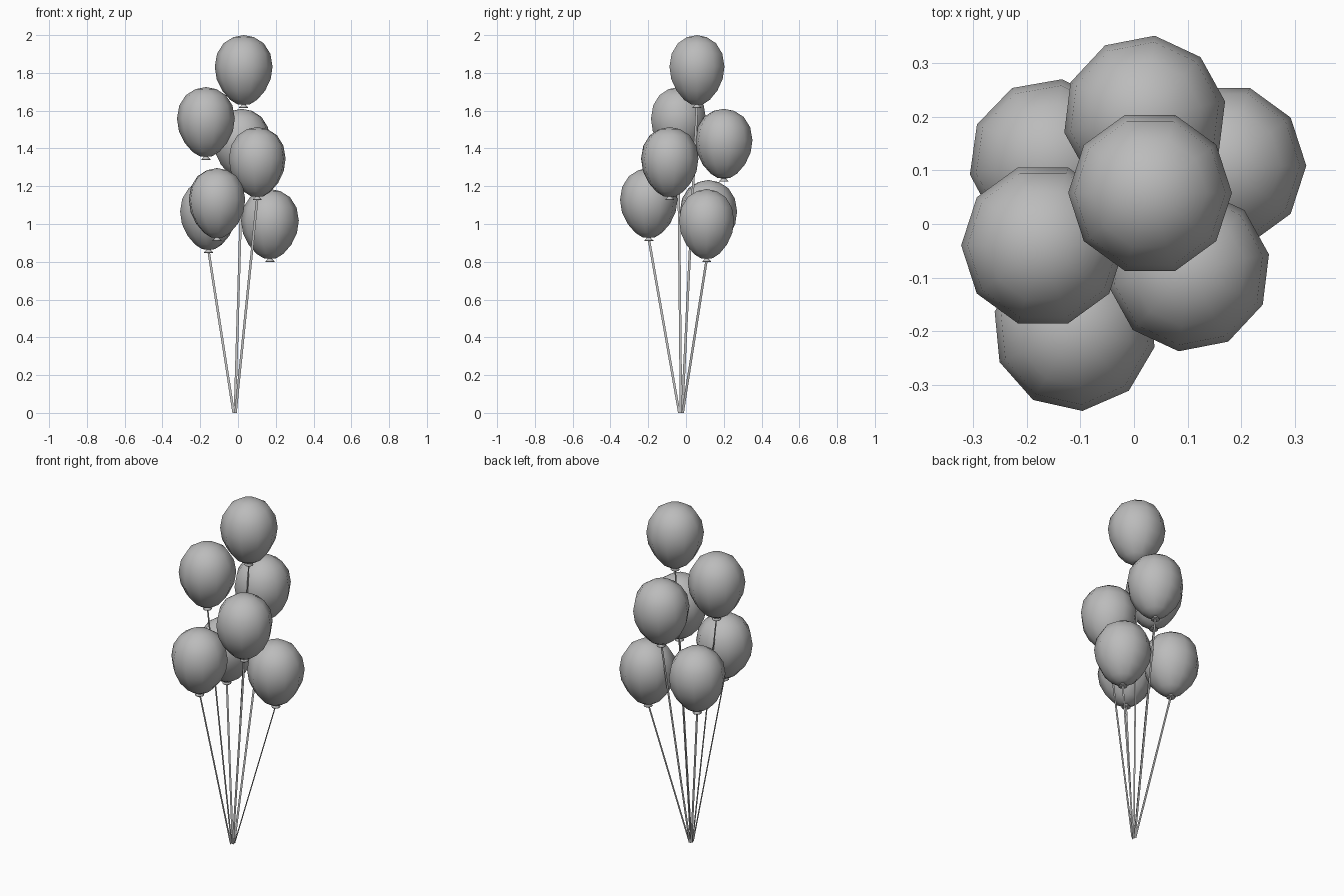
import bpy
import bmesh
from math import cos, sin, tau, radians
from mathutils import Vector

cube = bpy.data.objects.get("Cube")
if cube:
    bpy.data.objects.remove(cube, do_unlink=True)

SIDES = 10
STRING_WIDTH = 0.013

grey = bpy.data.materials.new("plain grey")
grey.use_nodes = True
grey.diffuse_color = (0.5, 0.5, 0.5, 1)
grey.node_tree.nodes["Principled BSDF"].inputs["Base Color"].default_value = (0.5, 0.5, 0.5, 1)

# Profiles as (radius, depth below the balloon's crown)
BODY = [(0.055, 0.011), (0.106, 0.043), (0.141, 0.098), (0.153, 0.167),
        (0.143, 0.233), (0.113, 0.295), (0.071, 0.343), (0.034, 0.366)]
KNOT = [(0.009, 0.362), (0.013, 0.372), (0.025, 0.383), (0.023, 0.386)]


def add_object(name, bm, location):
    mesh = bpy.data.meshes.new(name)
    bm.to_mesh(mesh)
    bm.free()
    mesh.materials.append(grey)
    obj = bpy.data.objects.new(name, mesh)
    obj.location = location
    bpy.context.collection.objects.link(obj)
    return obj


def lathe(name, profile, top, bottom, location, yaw):
    """Spin a profile and close it with a point at each end."""
    bm = bmesh.new()
    rings = [[bm.verts.new((r * cos(yaw + tau * i / SIDES),
                            r * sin(yaw + tau * i / SIDES), -d))
              for i in range(SIDES)] for r, d in profile]
    crown = bm.verts.new((0, 0, -top))
    base = bm.verts.new((0, 0, -bottom))
    for i in range(SIDES):
        j = (i + 1) % SIDES
        bm.faces.new((crown, rings[0][i], rings[0][j]))
        bm.faces.new((base, rings[-1][j], rings[-1][i]))
        for a, b in zip(rings, rings[1:]):
            bm.faces.new((a[i], b[i], b[j], a[j]))
    bmesh.ops.recalc_face_normals(bm, faces=bm.faces)
    for face in bm.faces:
        face.smooth = True
    return add_object(name, bm, location)


def ribbon(name, start, end, axis):
    """Flat string, widened along one axis only."""
    bm = bmesh.new()
    half = Vector(axis) * STRING_WIDTH / 2
    bm.faces.new([bm.verts.new(p) for p in
                  (start - half, start + half, end + half, end - half)])
    return add_object(name, bm, (0, 0, 0))


# Crown position, yaw in degrees, string width direction
X, Y = (1, 0, 0), (0, 1, 0)
BALLOONS = [
    ("top", 0.03, 0.058, 2.0, 0, Y),
    ("upper_right", -0.17, -0.04, 1.725, 0, Y),
    ("upper_back", 0.02, 0.2, 1.61, 11, X),
    ("middle_front", 0.102, -0.086, 1.513, 11, X),
    ("lower_front", -0.111, -0.197, 1.296, 23.5, Y),
    ("lower_back_right", -0.156, 0.119, 1.233, 10, X),
    ("lower_left", 0.169, 0.109, 1.185, 0, Y),
]

for name, x, y, z, yaw, axis in BALLOONS:
    crown = Vector((x, y, z))
    lathe(name + "_balloon", BODY, 0, 0.37, crown, radians(yaw))
    knot = lathe(name + "_knot", KNOT, 0.36, 0.38, crown, radians(yaw))
    # Strings gather almost to one point on the ground
    foot = Vector((-0.017 + 0.04 * x, -0.024 + 0.06 * y, 0))
    ribbon(name + "_string", foot, crown - Vector((0, 0, 0.375)), axis)
